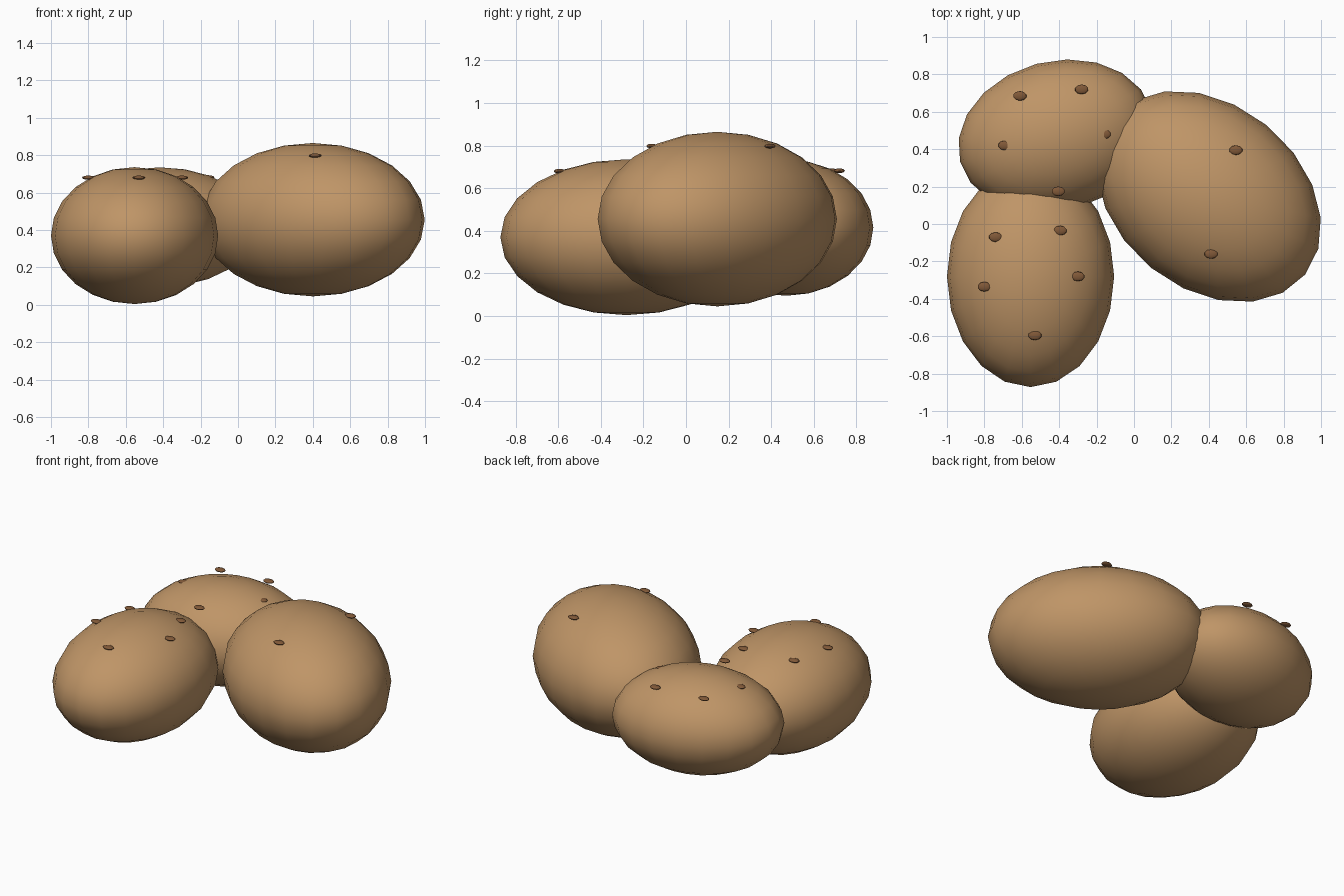
import bpy
from math import radians

if "Cube" in bpy.data.objects:
    bpy.data.objects.remove(bpy.data.objects["Cube"])


def material(name, rgb):
    m = bpy.data.materials.new(name)
    m.diffuse_color = (*rgb, 1)
    m.use_nodes = True
    m.node_tree.nodes["Principled BSDF"].inputs["Base Color"].default_value = m.diffuse_color
    return m


skin = material("skin", (0.52, 0.30, 0.135))
dark = material("eye_brown", (0.22, 0.10, 0.04))


def ellipsoid(name, loc, radii, turn, segs, rings, mat):
    bpy.ops.mesh.primitive_uv_sphere_add(segments=segs, ring_count=rings, radius=1,
                                         location=loc, rotation=(0, 0, radians(turn)))
    ob = bpy.context.object
    ob.name = name
    ob.scale = radii
    bpy.ops.object.shade_smooth()
    ob.data.materials.append(mat)


# Each potato: centre, radii, turn about z, height of its eyes, eye positions
potatoes = {
    "front_potato": ((-0.553, -0.28, 0.37), (0.447, 0.592, 0.366), 0, 0.68,
                     [(-0.74, -0.07), (-0.80, -0.335), (-0.395, -0.035),
                      (-0.30, -0.28), (-0.53, -0.595)]),
    "large_potato": ((0.40, 0.147, 0.455), (0.663, 0.491, 0.41), -39, 0.798,
                     [(0.545, 0.395), (0.412, -0.16)]),
    "back_potato": ((-0.418, 0.47, 0.415), (0.53, 0.40, 0.32), 15, 0.682,
                    [(-0.61, 0.685), (-0.28, 0.72), (-0.69, 0.42),
                     (-0.16, 0.48), (-0.405, 0.175)]),
}

for name, (centre, radii, turn, eye_z, eyes) in potatoes.items():
    ellipsoid(name, centre, radii, turn, 20, 12, skin)
    # Small flat eyes on the upper side
    for i, (x, y) in enumerate(eyes):
        ellipsoid(f"{name}_eye_{i + 1}", (x, y, eye_z), (0.036, 0.026, 0.011),
                  0, 10, 6, dark)
